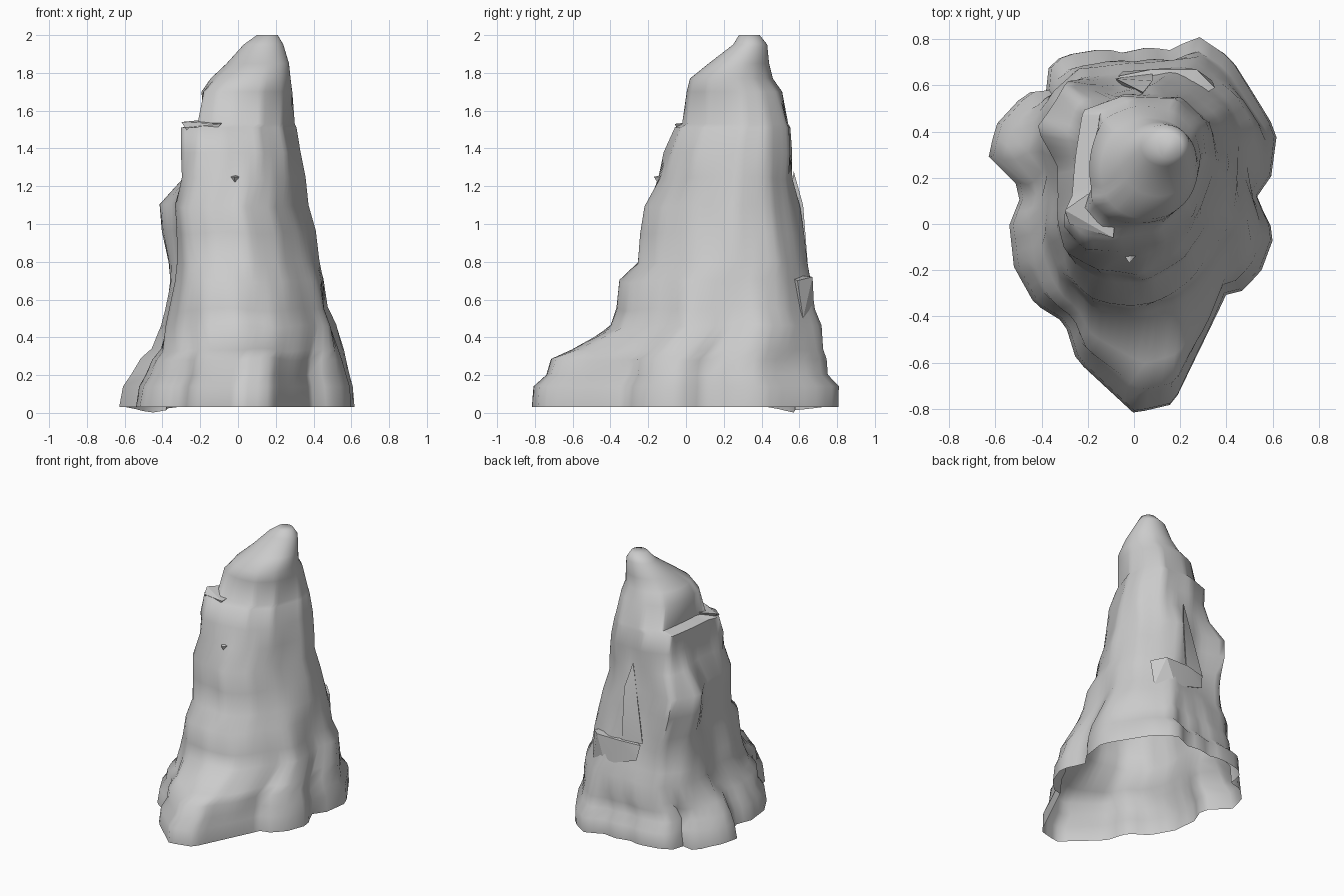
import bpy
import bmesh
import math
from mathutils import Vector, noise

cube = bpy.data.objects.get("Cube")
if cube:
    bpy.data.objects.remove(cube, do_unlink=True)

SIDES = 72

# One weathered stone colour
stone = bpy.data.materials.new("grey_stone")
stone.use_nodes = True
stone_colour = (0.6, 0.6, 0.6, 1)
stone.diffuse_color = stone_colour
stone.node_tree.nodes["Principled BSDF"].inputs["Base Color"].default_value = stone_colour

# Footprint outline, counter-clockwise
foot = [(.61, -.04), (.53, .12), (.59, .18), (.62, .4), (.54, .53), (.42, .72),
        (.28, .81), (.13, .74), (.08, .77), (-.06, .74), (-.13, .76), (-.31, .73),
        (-.37, .68), (-.37, .58), (-.47, .57), (-.6, .43), (-.63, .29), (-.48, .15),
        (-.54, 0), (-.52, -.18), (-.43, -.34), (-.3, -.42), (-.25, -.58), (0, -.81),
        (.17, -.77), (.38, -.34), (.37, -.3), (.45, -.3), (.55, -.2)]

# Outline of the skirt above the foot, broad towards the front
skirt = [(.5, 0), (.49, .2), (.53, .4), (.45, .57), (.25, .72), (0, .7), (-.25, .68),
         (-.36, .55), (-.4, .36), (-.37, .15), (-.39, -.03), (-.33, -.24),
         (-.2, -.36), (0, -.39), (.2, -.33), (.36, -.18)]

# Outline of the lower shaft, with a gully and a buttress on its right
shaft = [(.37, .25), (.35, .38), (.33, .46), (.2, .55), (.08, .6), (-.1, .56),
         (-.3, .6), (-.42, .41), (-.33, .24), (-.34, .02), (-.3, -.13),
         (-.16, -.21), (.02, -.23), (.18, -.14), (.29, .02)]

# Outline of the upper shaft, with a boxy front right corner
shoulder = [(.31, .3), (.29, .43), (.18, .54), (-.05, .55), (-.22, .49), (-.25, .3),
            (-.27, .12), (-.31, .04), (-.22, -.05), (-.08, -.06), (.1, -.03), (.23, .08)]

# Height, left and right limits, front and back limits
levels = [(.03, -.63, .62, -.82, .81), (.14, -.61, .61, -.81, .81),
          (.2, -.57, .59, -.74, .75), (.28, -.52, .57, -.72, .75),
          (.33, -.46, .56, -.61, .74), (.46, -.4, .53, -.4, .72),
          (.55, -.38, .49, -.37, .68), (.7, -.37, .46, -.36, .66),
          (.8, -.38, .43, -.26, .64), (.96, -.41, .41, -.24, .62),
          (1.1, -.42, .37, -.22, .6), (1.25, -.34, .36, -.15, .57),
          (1.38, -.31, .34, -.12, .56), (1.51, -.31, .31, -.06, .55),
          (1.53, -.22, .3, -.02, .54), (1.7, -.21, .29, 0, .51),
          (1.77, -.15, .28, .02, .46), (1.85, -.06, .27, .12, .44),
          (1.95, .03, .24, .25, .43), (2, .1, .21, .28, .39)]


def unit_outline(points):
    """Fit an outline to a unit box and sample it by direction."""
    xs, ys = zip(*points)
    cx, cy = (min(xs) + max(xs)) / 2, (min(ys) + max(ys)) / 2
    sx, sy = (max(xs) - min(xs)) / 2, (max(ys) - min(ys)) / 2
    polar = []
    for x, y in points:
        p = Vector(((x - cx) / sx, (y - cy) / sy))
        polar.append((math.atan2(p.y, p.x) % math.tau, p))
    polar.sort(key=lambda item: item[0])
    first, last = polar[0], polar[-1]
    polar = [(last[0] - math.tau, last[1])] + polar + [(first[0] + math.tau, first[1])]
    result = []
    for i in range(SIDES):
        angle = math.tau * i / SIDES
        for (a, p), (b, q) in zip(polar, polar[1:]):
            if a <= angle <= b:
                result.append(p.lerp(q, (angle - a) / max(b - a, 1e-6)))
                break
    return result


def finish(bm, name, crease):
    """Turn the bmesh into a shaded stone object."""
    bmesh.ops.recalc_face_normals(bm, faces=bm.faces)
    mesh = bpy.data.meshes.new(name)
    bm.to_mesh(mesh)
    bm.free()
    mesh.materials.append(stone)
    obj = bpy.data.objects.new(name, mesh)
    bpy.context.collection.objects.link(obj)
    bpy.ops.object.select_all(action="DESELECT")
    obj.select_set(True)
    bpy.context.view_layer.objects.active = obj
    bpy.ops.object.shade_smooth_by_angle(angle=math.radians(crease))


def blend(z, low, high):
    t = min(max((z - low) / (high - low), 0), 1)
    return t * t * (3 - 2 * t)


# Rock spire: an open-bottomed loft from footprint to shaft to rounded peak
outlines = [unit_outline(outline) for outline in (foot, skirt, shaft, shoulder)]
circle = [Vector((math.cos(math.tau * i / SIDES), math.sin(math.tau * i / SIDES)))
          for i in range(SIDES)]
lip = Vector((-.46, .57))
bm = bmesh.new()
rings = []
for z, left, right, front, back in levels:
    ring = []
    for f, k, s, u, c in zip(*outlines, circle):
        p = f.lerp(k, blend(z, .2, .5)).lerp(s, blend(z, .5, .95))
        p = p.lerp(u, blend(z, 1.1, 1.4)).lerp(c, blend(z, 1.5, 1.85))
        x = (left + right) / 2 + p.x * (right - left) / 2
        y = (front + back) / 2 + p.y * (back - front) / 2
        # Worn bumps, fading at the foot and the peak
        bump = noise.noise(Vector((x * 4, y * 4, z * 3))) * .02
        bump *= blend(z, 0, .4) * (1 - blend(z, 1.4, 1.6))
        # Uneven steps, and a chipped lip hanging below the foot
        rise = .03 * noise.noise(Vector((x * 3, y * 3, 7)))
        rise *= blend(z, .1, .4) * (1 - blend(z, 1.2, 1.5))
        if z < .1:
            rise = -.03 * max(0, 1 - (Vector((x, y)) - lip).length / .17)
        ring.append(bm.verts.new((x + c.x * bump, y + c.y * bump, z + rise)))
    rings.append(ring)
for lower, upper in zip(rings, rings[1:]):
    for i in range(SIDES):
        j = (i + 1) % SIDES
        bm.faces.new((lower[i], lower[j], upper[j], upper[i]))
bm.faces.new(rings[-1])
finish(bm, "rock_spire", 65)


def chip(name, points):
    """A faceted shard made as the hull of a few corners."""
    shard = bmesh.new()
    for point in points:
        shard.verts.new(point)
    bmesh.ops.convex_hull(shard, input=shard.verts)
    finish(shard, name, 20)


# Broken ledges and shards standing out of the shaft
chip("right_ledge", [(-.28, 0, 1.51), (-.3, .06, 1.54), (-.2, .13, 1.55), (-.08, .03, 1.54),
                     (-.09, -.06, 1.53), (-.2, 0, 1.4)])
chip("front_shard", [(-.04, -.14, 1.25), (.04, -.1, 1.25), (0, -.08, 1.27),
                     (-.02, -.17, 1.25), (0, -.08, 1.1)])
chip("back_shelf", [(-.07, .64, .71), (.08, .67, .72), (.27, .67, .72), (.35, .59, .7),
                    (.2, .5, .74), (-.05, .66, .6), (.2, .68, .52), (.34, .62, .5)])
chip("back_fin", [(.04, .57, 1.28), (.08, .62, 1.1), (-.08, .63, .72), (.08, .65, .72),
                  (0, .5, .72)])
